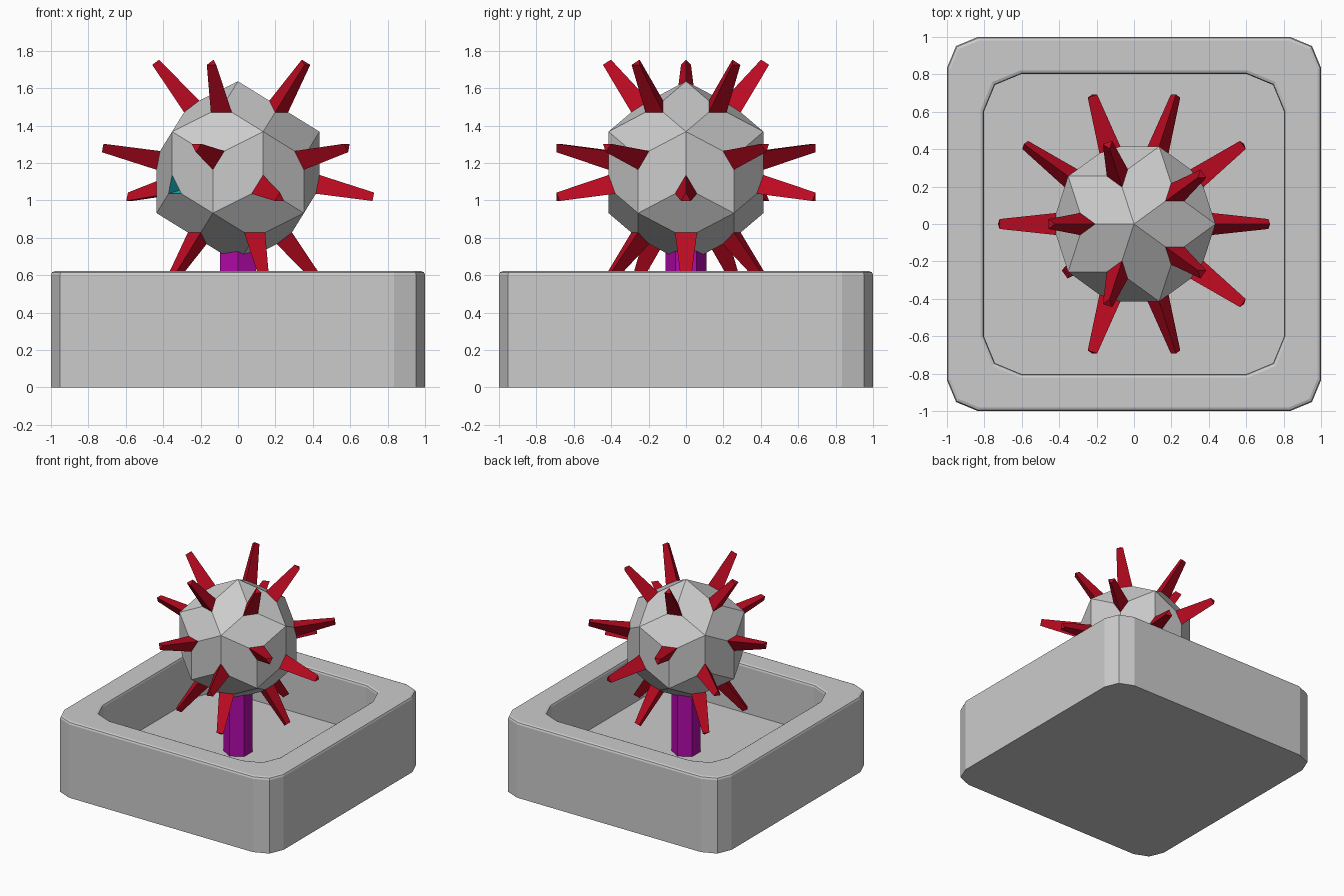
import bpy, bmesh, math
from mathutils import Vector

if "Cube" in bpy.data.objects:
    bpy.data.objects.remove(bpy.data.objects["Cube"])

CENTRE = Vector((0, 0, 1.15))
R_BALL = 0.487
R_PEAK = R_BALL * 0.91059      # three-way corners of a rhombic 30-sided ball
R_TIP = 0.735
FLOOR = 0.225


def material(name, rgb):
    m = bpy.data.materials.new(name)
    m.diffuse_color = (*rgb, 1)
    m.use_nodes = True
    m.node_tree.nodes["Principled BSDF"].inputs["Base Color"].default_value = m.diffuse_color
    return m


def finish(bm, name, mat=None):
    me = bpy.data.meshes.new(name)
    bm.to_mesh(me)
    bm.free()
    ob = bpy.data.objects.new(name, me)
    bpy.context.collection.objects.link(ob)
    if mat:
        me.materials.append(mat)
    return ob


red = material("red", (0.5, 0.003, 0.015))
purple = material("purple", (0.45, 0.003, 0.4))
teal = material("teal", (0.01, 0.55, 0.6))


# planter box: rounded-square rings lofted up the outside and down the inside
def rounded_square(half, r):
    pts = []
    for q in range(4):
        for k in range(3):
            a = math.pi / 2 * q + math.pi / 4 * k
            cx = (half - r) * (1 if q in (0, 3) else -1)
            cy = (half - r) * (1 if q in (0, 1) else -1)
            pts.append((cx + r * math.cos(a), cy + r * math.sin(a)))
    return pts


profile = [(1, .165, 0), (1, .165, .602), (.994, .16, .616), (.98, .15, .622),
           (.82, .21, .622), (.807, .205, .616), (.802, .2, .602), (.802, .2, FLOOR)]
bm = bmesh.new()
rings = [[bm.verts.new((x, y, z)) for x, y in rounded_square(h, r)] for h, r, z in profile]
for a, b in zip(rings, rings[1:]):
    for i in range(12):
        j = (i + 1) % 12
        bm.faces.new((a[i], a[j], b[j], b[i]))
bm.faces.new(rings[0][::-1])
bm.faces.new(rings[-1])
finish(bm, "planter_box")

# support post, hexagonal
bm = bmesh.new()
bmesh.ops.create_cone(bm, cap_ends=True, segments=6, radius1=.11, radius2=.11, depth=.6)
bmesh.ops.translate(bm, verts=bm.verts, vec=(0, 0, FLOOR + .3))
finish(bm, "support_post", purple)

# spike directions and base triangles come from a 20-sided ball
ico = bmesh.new()
bmesh.ops.create_icosphere(ico, subdivisions=1, radius=R_BALL)
corners = [v.co.copy() for v in ico.verts]
spikes = []
for f in ico.faces:
    d = f.calc_center_median().normalized()
    base = [(d * R_PEAK).lerp(v.co, 0.23) for v in f.verts]
    spikes.append((d, base))
ico.free()
pit_dir = Vector((-.794, -.577, -.188)).normalized()

# ball: hull of the corners and spike bases, with one opening
bm = bmesh.new()
for p in corners + [p for _, base in spikes for p in base]:
    bm.verts.new(p)
bmesh.ops.convex_hull(bm, input=bm.verts)
bmesh.ops.dissolve_limit(bm, angle_limit=math.radians(2), verts=bm.verts, edges=bm.edges)
bm.normal_update()
hole = max(bm.faces, key=lambda f: f.normal.dot(pit_dir))
bmesh.ops.delete(bm, geom=[hole], context='FACES')
bmesh.ops.translate(bm, verts=bm.verts, vec=CENTRE)
finish(bm, "ball")


# tapered three-sided spike (or inward pit) on one base triangle
def add_taper(bm, d, base, r_tip, scale):
    mid = sum(base, Vector()) / 3
    low = [bm.verts.new(CENTRE + p) for p in base]
    top = [bm.verts.new(CENTRE + d * r_tip + (p - mid) * scale) for p in base]
    for i in range(3):
        j = (i + 1) % 3
        bm.faces.new((low[i], low[j], top[j], top[i]))
    bm.faces.new(top)
    if r_tip < R_PEAK:
        bmesh.ops.reverse_faces(bm, faces=bm.faces[:3])


red_bm, pit_bm = bmesh.new(), bmesh.new()
for d, base in spikes:
    if d.dot(pit_dir) > 0.99:
        pit_bm.faces.ensure_lookup_table()
        mid = sum(base, Vector()) / 3
        low = [pit_bm.verts.new(CENTRE + p) for p in base]
        top = [pit_bm.verts.new(CENTRE + d * 0.22 + (p - mid) * 0.45) for p in base]
        for i in range(3):
            j = (i + 1) % 3
            pit_bm.faces.new((top[i], top[j], low[j], low[i]))
        pit_bm.faces.new(top)
    else:
        add_taper(red_bm, d, base, R_TIP, 0.45)
finish(red_bm, "spikes", red)
finish(pit_bm, "socket", teal)
